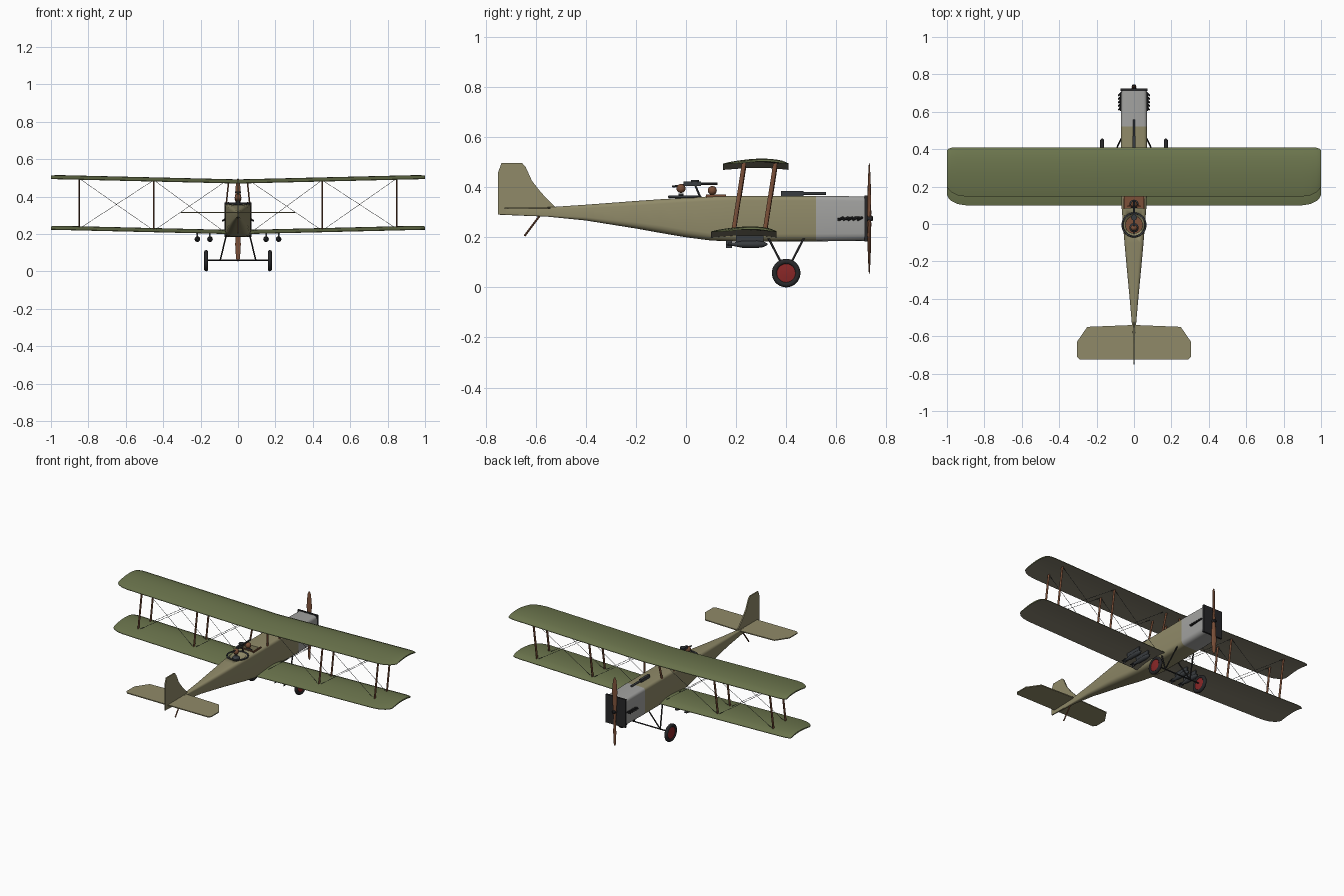
import bpy, bmesh, math
from mathutils import Vector

if "Cube" in bpy.data.objects:
    bpy.data.objects.remove(bpy.data.objects["Cube"])

def mat(name, *c):
    m = bpy.data.materials.new(name)
    m.diffuse_color = (*c, 1)
    m.use_nodes = True
    m.node_tree.nodes["Principled BSDF"].inputs["Base Color"].default_value = m.diffuse_color
    return m

OLIVE = mat("olive", .15, .18, .075)
LINEN = mat("linen", .24, .22, .16)
KHAKI = mat("khaki", .28, .255, .14)
METAL = mat("metal", .36, .36, .35)
BLACK = mat("black", .02, .02, .022)
GUN = mat("gunmetal", .04, .045, .05)
WOOD = mat("wood", .2, .08, .04)
RED = mat("red", .25, .02, .02)

def make(name, verts, faces, *mats, smooth=True):
    me = bpy.data.meshes.new(name)
    bm = bmesh.new()
    vs = [bm.verts.new(v) for v in verts]
    for f in faces:
        bm.faces.new([vs[i] for i in f])
    bmesh.ops.recalc_face_normals(bm, faces=bm.faces)
    bm.to_mesh(me)
    bm.free()
    ob = bpy.data.objects.new(name, me)
    bpy.context.collection.objects.link(ob)
    for m in mats:
        me.materials.append(m)
    if smooth:
        bpy.ops.object.select_all(action='DESELECT')
        bpy.context.view_layer.objects.active = ob
        ob.select_set(True)
        bpy.ops.object.shade_smooth_by_angle(angle=math.radians(35))
    return ob

def loft(name, rings, *mats, smooth=True):
    n = len(rings[0])
    faces = [(k*n + i, k*n + (i+1) % n, (k+1)*n + (i+1) % n, (k+1)*n + i)
             for k in range(len(rings)-1) for i in range(n)]
    faces += [tuple(range(n)), tuple(range((len(rings)-1)*n, len(rings)*n))]
    return make(name, [v for r in rings for v in r], faces, *mats, smooth=smooth)

def turned(name, origin, axis, profile, m, n=24):
    """Solid of revolution: profile is (distance along axis, radius)."""
    q = Vector((0, 0, 1)).rotation_difference(Vector(axis).normalized())
    o = Vector(origin)
    return loft(name, [[o + q @ Vector((r*math.cos(2*math.pi*i/n), r*math.sin(2*math.pi*i/n), d))
                        for i in range(n)] for d, r in profile], m)

def rod(name, a, b, r, m, n=8):
    d = Vector(b) - Vector(a)
    return turned(name, a, d, [(0, r), (d.length, r)], m, n)

def strut(name, a, b, rx, ry, m, n=10):
    return loft(name, [[(p[0] + rx*math.cos(2*math.pi*i/n), p[1] + ry*math.sin(2*math.pi*i/n), p[2])
                        for i in range(n)] for p in (a, b)], m)

def box(name, lo, hi, m):
    (x0, y0, z0), (x1, y1, z1) = lo, hi
    return loft(name, [[(x0, y0, z), (x1, y0, z), (x1, y1, z), (x0, y1, z)] for z in (z0, z1)], m, smooth=False)

def torus(name, loc, R, r, m, rot=(0, 0, 0)):
    bpy.ops.mesh.primitive_torus_add(location=loc, rotation=rot, major_radius=R, minor_radius=r,
                                     major_segments=36, minor_segments=10)
    ob = bpy.context.object
    ob.name = name
    ob.data.materials.append(m)
    bpy.ops.object.shade_smooth()
    return ob

# Fuselage and cowling: rounded box sections
def section(y, w, z0, z1):
    pts = []
    h = z1 - z0
    for sx, top, a0 in ((1, 1, 0), (-1, 1, 90), (-1, 0, 180), (1, 0, 270)):
        r = min(.018 if top else .03, w*.6, h*.3)
        cz = z1 - r if top else z0 + r
        for k in range(5):
            a = math.radians(a0 + k*22.5)
            pts.append((sx*(w-r) + r*math.cos(a), y, cz + r*math.sin(a)))
    return pts

body = loft("fuselage", [section(*s) for s in (
    (.52, .07, .184, .365), (.2, .07, .183, .365), (.1, .067, .187, .363), (0, .059, .2, .358),
    (-.1, .051, .217, .352), (-.2, .042, .235, .345), (-.4, .023, .267, .33),
    (-.55, .01, .282, .32), (-.745, .003, .29, .315))], KHAKI)
loft("engine_cowling", [section(.715, .068, .186, .363), section(.52, .0705, .1835, .3655)], METAL)
box("radiator", (-.071, .712, .184), (.071, .724, .367), BLACK)

# Cockpit openings
cut1 = box("pilot_cutter", (-.05, .085, .3), (.05, .155, .45), WOOD)
cut2 = turned("gunner_cutter", (0, -.005, .29), (0, 0, 1), [(0, .045), (.15, .045)], WOOD)
for c in (cut1, cut2):
    c.hide_render = True
    c.hide_viewport = True
    md = body.modifiers.new("opening", 'BOOLEAN')
    md.operation, md.object, md.solver = 'DIFFERENCE', c, 'EXACT'
box("pilot_floor", (-.05, .085, .298), (.05, .155, .315), WOOD)
turned("gunner_floor", (0, -.005, .288), (0, 0, 1), [(0, .045), (.02, .045)], WOOD)
box("pilot_seat_back", (-.035, .09, .3), (.035, .098, .366), WOOD)
for s in (-1, 1):
    box("cockpit_coaming", (s*.052-.004, .08, .357), (s*.052+.004, .16, .37), WOOD)

# Gun ring, guns and crew heads
torus("gun_ring", (0, -.005, .362), .062, .005, GUN)
for y, z in ((.105, .387), (-.02, .395)):
    turned("crew_head", (0, y, z), (0, 0, 1),
           [(.018*math.sin(math.radians(a)), .018*math.cos(math.radians(a))) for a in range(-80, 81, 20)], WOOD, 16)
    turned("crew_shoulders", (0, y, .32), (0, 0, 1), [(0, .025), (.035, .025), (.048, .01), (.055, .009)], GUN, 16)
rod("rear_gun_barrel", (0, .0, .414), (0, .125, .414), .0055, GUN)
box("rear_gun_body", (-.006, -.01, .404), (.006, .06, .422), GUN)
rod("rear_gun_grip", (0, -.055, .402), (0, .0, .41), .004, GUN)
turned("rear_gun_drum", (0, .035, .42), (0, 0, 1), [(0, .016), (.008, .016)], GUN)
rod("rear_gun_mount", (0, .057, .36), (0, .035, .412), .004, GUN)
box("front_gun_body", (-.008, .38, .362), (.008, .47, .384), GUN)
rod("front_gun_barrel", (0, .46, .375), (0, .56, .375), .0065, GUN, 12)

# Wings: cambered section, rounded tips, slight dihedral
def airfoil(x, y0, y1, z, k=1):
    top, bot = [], []
    for i in range(11):
        t = i/10
        y = y1 + (y0-y1)*t
        arch = math.sin(math.pi*t**.85)
        th = .0155*k*max(0, t*(1-t))**.5*(1.35-.7*t) + .0025
        top.append((x, y, z + .011*arch + th))
        bot.append((x, y, z + .011*arch - th*.35))
    return top + bot[::-1]

def wing(name, y0, y1, z):
    tips = [(0, 0, 0, 1), (.45, 0, 0, 1), (.9, 0, 0, 1), (.945, .007, 0, 1),
            (.975, .022, .002, .9), (.992, .038, .008, .7), (1, .055, .016, .4)]
    st = [(-x, *r) for x, *r in tips[:0:-1]] + tips
    ob = loft(name, [airfoil(x, y0+a, y1-b, z + .024*abs(x), k) for x, a, b, k in st], OLIVE, LINEN)
    for p in ob.data.polygons:
        p.material_index = int(p.normal.z < -.5)

wing("upper_wing", .147, .41, .47)
wing("lower_wing", .1, .362, .199)

# Interplane struts, cabane struts and bracing wires
for s in (-1, 1):
    for y in (.19, .315):
        lo = lambda x: (s*x, y, .207 + .024*x)
        hi = lambda x: (s*x, y + .042, .477 + .024*x)
        for x in (.45, .85):
            strut("wing_strut", lo(x), hi(x), .004, .009, WOOD)
        strut("cabane_strut", (s*.064, y + .022, .35), (s*.05, y + .042, .48), .004, .009, WOOD)
        for a, b in ((.07, .45), (.45, .85)):
            rod("bracing_wire", lo(a), hi(b), .0011, GUN, 5)
            rod("bracing_wire", hi(a), lo(b), .0011, GUN, 5)

# Propeller
def blade(z, w, tw, th):
    out = []
    for i in range(12):
        a = 2*math.pi*i/12
        u, v = w*math.cos(a), th*math.sin(a)
        out.append((u*math.cos(tw) - v*math.sin(tw), .732 + u*math.sin(tw) + v*math.cos(tw), .275 + z))
    return out
loft("propeller", [blade(*b) for b in (
    (-.222, .003, -.2, .001), (-.205, .011, -.22, .002), (-.13, .016, -.35, .003), (-.06, .013, -.5, .005),
    (-.02, .011, -.3, .008), (.02, .011, .3, .008), (.06, .013, .5, .005), (.13, .016, .35, .003),
    (.205, .011, .22, .002), (.222, .003, .2, .001))], WOOD)
turned("propeller_hub", (0, .715, .275), (0, 1, 0), [(0, .011), (.028, .011), (.032, .006)], BLACK, 16)

# Exhaust stubs
for s in (-1, 1):
    rod("exhaust_manifold", (s*.071, .605, .272), (s*.071, .7, .279), .005, BLACK)
    for i in range(5):
        y = .62 + i*.019
        rod("exhaust_stub", (s*.066, y + .008, .279), (s*.083, y - .01, .27), .005, BLACK)

# Landing gear
rod("axle", (-.175, .4, .06), (.175, .4, .06), .004, BLACK)
for s in (-1, 1):
    for y in (.33, .47):
        strut("gear_strut", (s*.095, .4, .06), (s*.062, y, .195), .004, .005, BLACK)
    torus("tyre", (s*.17, .4, .057), .046, .011, BLACK, (0, math.pi/2, 0))
    turned("wheel_disc", (s*.17-.009, .4, .057), (1, 0, 0), [(0, .012), (.003, .037), (.015, .037), (.018, .012)], RED)

# Bombs on racks under the lower wing
for s in (-1, 1):
    for x in (.15, .217):
        turned("bomb", (s*x, .165, .172), (0, 1, 0),
               [(0, .004), (.03, .008), (.06, .014), (.12, .015), (.145, .011), (.16, .003)], GUN, 16)
        box("bomb_fin", (s*x-.015, .16, .171), (s*x+.015, .183, .173), GUN)
        box("bomb_fin", (s*x-.001, .16, .157), (s*x+.001, .183, .187), GUN)
        box("bomb_rack", (s*x-.004, .2, .182), (s*x+.004, .31, .208), GUN)

# Tail surfaces and skid
half = [(.25, -.55), (.305, -.63), (.305, -.71), (.29, -.725)]
plan = [(0, -.54)] + half + [(-x, y) for x, y in half[::-1]]
loft("tailplane", [[(x, y, z) for x, y in plan] for z in (.312, .318)], KHAKI, smooth=False)
fin = [(-.75, .29), (-.75, .46), (-.737, .497), (-.655, .497), (-.64, .48), (-.615, .425), (-.58, .38), (-.52, .318), (-.6, .3)]
loft("fin_and_rudder", [[(x, y, z) for y, z in fin] for x in (-.004, .004)], KHAKI, smooth=False)
rod("tail_skid", (0, -.585, .285), (0, -.645, .205), .004, WOOD)
